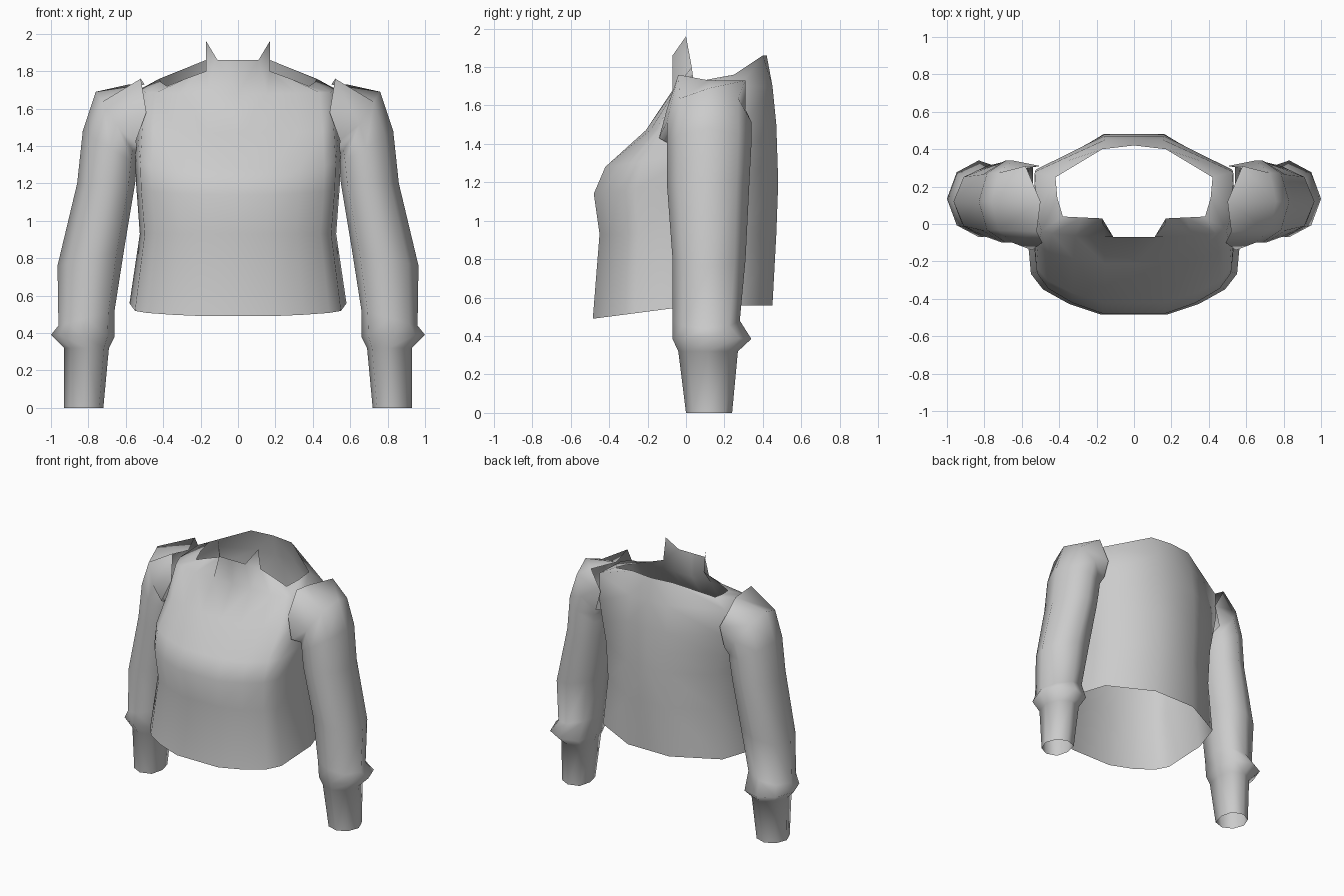
import bpy, bmesh, math
from mathutils import Vector

if "Cube" in bpy.data.objects:
    bpy.data.objects.remove(bpy.data.objects["Cube"])

GREY = (0.6, 0.6, 0.6, 1)
fabric = bpy.data.materials.new("light_grey_fabric")
fabric.use_nodes = True
fabric.diffuse_color = GREY
fabric.node_tree.nodes["Principled BSDF"].inputs["Base Color"].default_value = GREY


def loft(bm, rows, closed):
    """Skin quads between successive rows of points."""
    grid = [[bm.verts.new(p) for p in row] for row in rows]
    for low, high in zip(grid, grid[1:]):
        n = len(low)
        for i in range(n if closed else n - 1):
            j = (i + 1) % n
            bm.faces.new((low[i], low[j], high[j], high[i]))
    return grid


def finish(bm, name, mirror=False):
    if mirror:
        copy = bmesh.ops.duplicate(bm, geom=bm.verts[:] + bm.edges[:] + bm.faces[:])
        for v in copy["geom"]:
            if isinstance(v, bmesh.types.BMVert):
                v.co.x *= -1
        bmesh.ops.remove_doubles(bm, verts=bm.verts[:], dist=0.0005)
    bmesh.ops.recalc_face_normals(bm, faces=bm.faces[:])
    mesh = bpy.data.meshes.new(name)
    bm.to_mesh(mesh)
    bm.free()
    mesh.materials.append(fabric)
    mesh.shade_smooth()
    obj = bpy.data.objects.new(name, mesh)
    bpy.context.collection.objects.link(obj)


# Torso levels: front height, back height, front depth, back depth,
# half width, and how far the back corner reaches of that width
levels = [
    (.49, .56, .485, .45, .58, .865),
    (.93, .93, .45, .47, .525, .86),
    (1.14, 1.2, .48, .48, .545, .85),
    (1.28, 1.35, .42, .475, .55, .9),
    (1.47, 1.5, .21, .47, .54, .97),
    (1.68, 1.7, .07, .45, .52, 1.02),
]
rows = []
for zf, zb, yf, yb, w, corner in levels:
    # Half cross-section from front centre round to back centre
    section = [(0, -1), (.3, -1), (.6, -.88), (.84, -.72), (.95, -.55),
               (1, .1), (corner, .62), (.3, 1), (0, 1)]
    rows.append([(u * w, v * (yf if v < 0 else yb), zf + (zb - zf) * min(1, (v + 1) * .9))
                 for u, v in section])

# Neck edge, with the upright collar at the front
rows.append([(0, -.07, 1.86), (.11, -.07, 1.86), (.17, .03, 1.8), (.28, .035, 1.76),
             (.38, .04, 1.72), (.41, .14, 1.74), (.42, .25, 1.76), (.17, .4, 1.86),
             (0, .42, 1.86)])
bm = bmesh.new()
neck = loft(bm, rows, False)[-1]
# Collar point
tip = bm.verts.new((.17, 0, 1.96))
bm.faces.new((neck[1], neck[2], tip))
finish(bm, "torso", mirror=True)

# Sleeve rings: outer x and z, inner x and z, front y, back y
rings = [
    (.93, 0, .72, 0, 0, .24),
    (.93, .32, .69, .32, -.04, .27),
    (1, .39, .66, .38, -.07, .34),
    (.96, .44, .66, .52, -.07, .28),
    (.965, .76, .61, .84, -.07, .31),
    (.86, 1.2, .55, 1.2, -.1, .33),
    (.83, 1.48, .54, 1.3, -.1, .34),
    (.76, 1.69, .54, 1.34, -.1, .34),
]
# Armhole edge, from the top round the back and up the front
armhole = [(.5, .12, 1.73), (.58, .31, 1.73), (.5, .31, 1.58), (.54, .31, 1.43),
           (.54, .1, 1.36), (.545, -.14, 1.43), (.49, -.1, 1.58), (.52, -.04, 1.76)]


def sleeve(name, side):
    rows = []
    for xo, zo, xi, zi, y0, y1 in rings:
        outer, inner = Vector((xo * side, 0, zo)), Vector((xi * side, 0, zi))
        row = []
        for k in range(8):
            a = k * math.pi / 4
            # The inner half is a little boxier than the outer half
            s = 1 if k % 2 == 0 else (.98 if k in (1, 7) else 1.1)
            p = (outer + inner) / 2 + (outer - inner) / 2 * math.cos(a) * s
            p.y = (y0 + y1) / 2 + (y1 - y0) / 2 * math.sin(a) * s
            row.append(p)
        rows.append(row)
    rows.append([(x * side, y, z) for x, y, z in armhole])
    bm = bmesh.new()
    loft(bm, rows, True)
    finish(bm, name)


sleeve("left_sleeve", 1)
sleeve("right_sleeve", -1)
